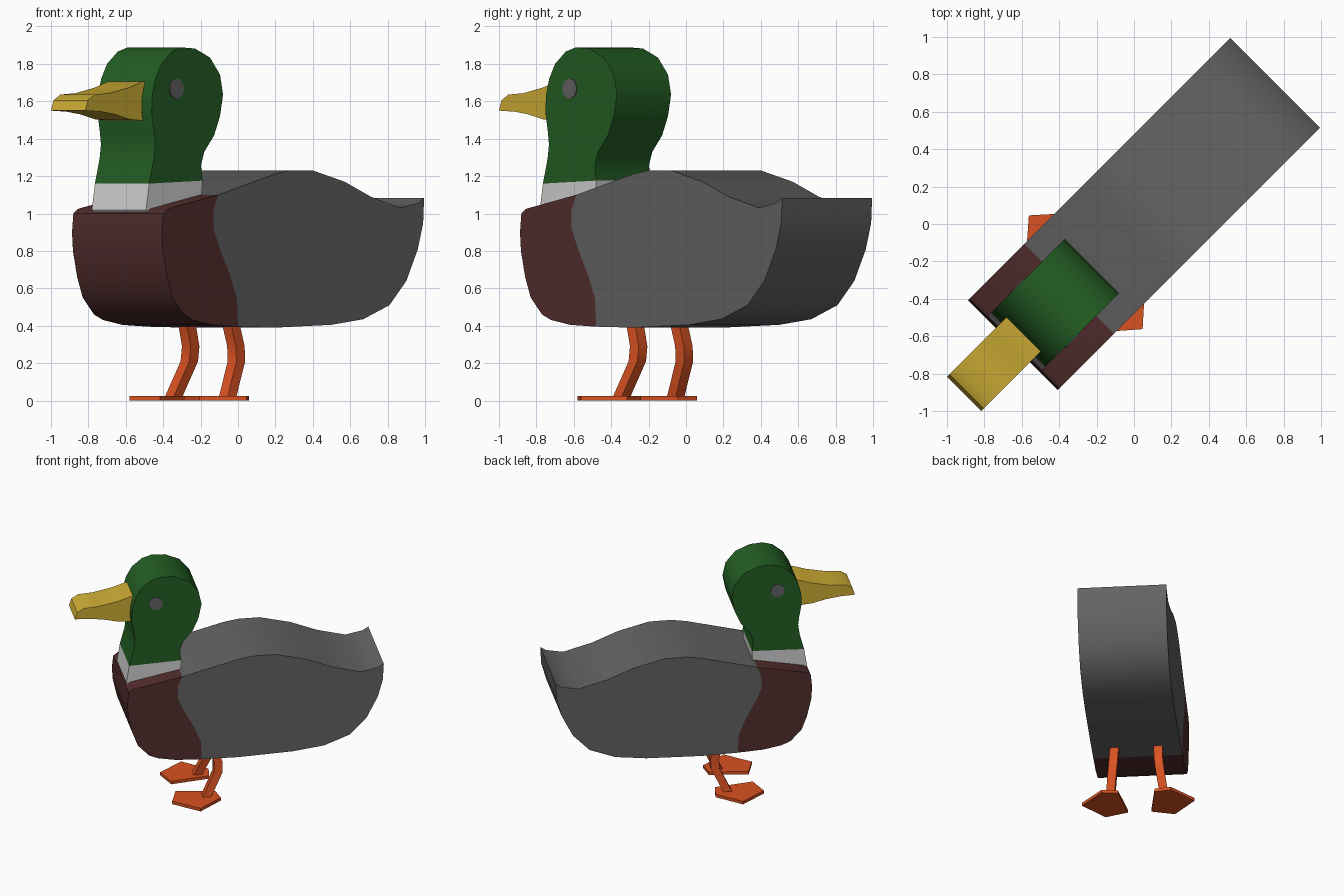
import bpy, bmesh, math
from mathutils import Vector

if "Cube" in bpy.data.objects:
    bpy.data.objects.remove(bpy.data.objects["Cube"])

R = math.sqrt(0.5)


def world(s, w, z):
    """s = distance towards the tail, w = sideways; the bird faces the -x -y diagonal."""
    return Vector(((s + w) * R, (s - w) * R, z))


def material(name, rgb):
    m = bpy.data.materials.new(name)
    m.diffuse_color = (*rgb, 1)
    m.use_nodes = True
    m.node_tree.nodes["Principled BSDF"].inputs["Base Color"].default_value = m.diffuse_color
    return m


GREY = material("slate grey", (0.125, 0.125, 0.125))
BROWN = material("chestnut brown", (0.088, 0.027, 0.027))
GREEN = material("bottle green", (0.017, 0.112, 0.017))
WHITE = material("pale collar", (0.65, 0.65, 0.65))
YELLOW = material("bill yellow", (0.62, 0.42, 0.035))
ORANGE = material("leg orange", (0.70, 0.085, 0.016))


def finish(name, bm, mat):
    me = bpy.data.meshes.new(name)
    bm.to_mesh(me)
    bm.free()
    me.materials.append(mat)
    ob = bpy.data.objects.new(name, me)
    bpy.context.collection.objects.link(ob)
    bpy.ops.object.select_all(action='DESELECT')
    ob.select_set(True)
    bpy.context.view_layer.objects.active = ob
    bpy.ops.object.shade_smooth_by_angle(angle=math.radians(40))
    return ob


def slab(name, pts, w0, w1, mat, seam=0):
    """Side profile (s, z) given a width; the first `seam` edges get no wall."""
    n = len(pts)
    area = sum(pts[i - 1][0] * pts[i][1] - pts[i][0] * pts[i - 1][1] for i in range(n))
    bm = bmesh.new()
    a = [bm.verts.new(world(s, w0, z)) for s, z in pts]
    b = [bm.verts.new(world(s, w1, z)) for s, z in pts]
    bm.faces.new(b)
    bm.faces.new(a[::-1])
    for i in range(seam, n):
        j = (i + 1) % n
        bm.faces.new((a[i], a[j], b[j], b[i]))
    if area < 0:
        bmesh.ops.reverse_faces(bm, faces=bm.faces[:])
    return finish(name, bm, mat)


def loft(name, rings, mat):
    bm = bmesh.new()
    vr = [[bm.verts.new(world(*p)) for p in r] for r in rings]
    n = len(rings[0])
    for a, b in zip(vr, vr[1:]):
        for i in range(n):
            j = (i + 1) % n
            bm.faces.new((a[i], a[j], b[j], b[i]))
    bm.faces.new(vr[0][::-1])
    bm.faces.new(vr[-1])
    bmesh.ops.recalc_face_normals(bm, faces=bm.faces[:])
    return finish(name, bm, mat)


# body and breast share one curved seam
seam = [(-.49, 1.10), (-.524, 1.02), (-.526, .92), (-.476, .81),
        (-.40, .67), (-.347, .54), (-.34, .395)]
back = [(-.06, .39), (.367, .405), (.607, .435), (.805, .51), (.933, .64),
        (1.02, .81), (1.06, .95), (1.067, 1.083), (1.02, 1.055), (.89, 1.03),
        (.664, 1.09), (.466, 1.17), (.226, 1.23), (.056, 1.23), (-.057, 1.212)]
front = [(-.537, .405), (-.678, .43), (-.749, .46), (-.834, .55), (-.876, .66),
         (-.908, .80), (-.915, .90), (-.905, 1.0), (-.87, 1.025)]
slab("body", seam + back, -.34, .34, GREY, len(seam) - 1)
slab("breast", seam + front, -.34, .34, BROWN, len(seam) - 1)

# collar and head
slab("collar", [(-.877, 1.16), (-.474, 1.176), (-.478, 1.08), (-.88, .99), (-.90, 1.02)],
     -.205, .205, WHITE, 1)
head = [(-.877, 1.16), (-.474, 1.176), (-.485, 1.26), (-.46, 1.33), (-.386, 1.417),
        (-.341, 1.52), (-.318, 1.636), (-.341, 1.743), (-.417, 1.834), (-.53, 1.882),
        (-.629, 1.888), (-.704, 1.866), (-.785, 1.80), (-.83, 1.72), (-.854, 1.63),
        (-.858, 1.54), (-.84, 1.44), (-.831, 1.37), (-.842, 1.29)]
slab("head", head, -.205, .205, GREEN, 1)

# bill
bill = [(-.82, 1.706), (-.853, 1.706), (-.95, 1.674), (-1.10, 1.643), (-1.213, 1.636),
        (-1.265, 1.605), (-1.284, 1.55), (-1.17, 1.545), (-1.06, 1.53),
        (-.947, 1.503), (-.864, 1.497), (-.82, 1.50)]
slab("bill", bill, -.13, .13, YELLOW)

# eyes, legs and feet on both sides
disc = [(-.672 + .054 * math.cos(t * math.tau / 12), 1.668 + .054 * math.sin(t * math.tau / 12))
        for t in range(12)]
path = [(-.225, .165, .43), (-.187, .171, .29), (-.19, .178, .21), (-.285, .205, .015)]
foot = [(-.18, .265), (-.365, .43), (-.555, .265), (-.50, .09), (-.20, .14)]
h = .033
for side, k in (("right", 1), ("left", -1)):
    slab(side + "_eye", disc, *sorted((k * .204, k * .210)), GREY)
    loft(side + "_leg", [[(s + ds * h, k * (w + dw * h), z) for ds, dw in
                          ((-1, -1), (1, -1), (1, 1), (-1, 1))] for s, w, z in path], ORANGE)
    loft(side + "_foot", [[(s, k * w, z) for s, w in foot] for z in (0, .025)], ORANGE)
